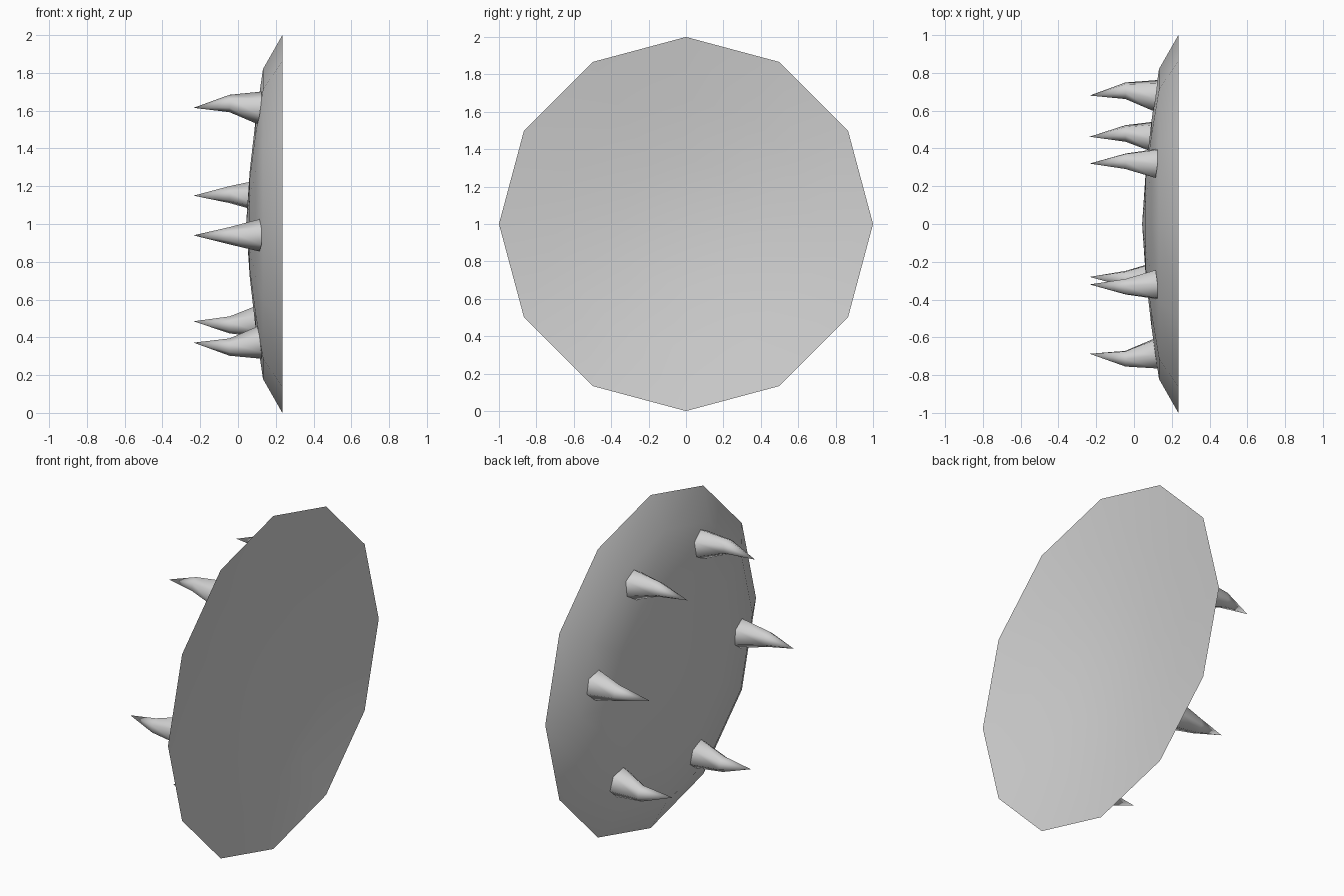
import bpy, bmesh, math
from mathutils import Vector

if "Cube" in bpy.data.objects:
    bpy.data.objects.remove(bpy.data.objects["Cube"])

grey = bpy.data.materials.new("pale grey")
grey.use_nodes = True
grey.diffuse_color = (0.64, 0.64, 0.64, 1)
grey.node_tree.nodes["Principled BSDF"].inputs["Base Color"].default_value = (0.64, 0.64, 0.64, 1)

# Profiles from centre to rim: (radius, x)
OUTER = [(0, 0.043), (0.28, 0.062), (0.55, 0.093), (0.82, 0.132), (1, 0.235)]
INNER = [(0, 0.129), (0.34, 0.148), (0.67, 0.184), (1, 0.235)]


def shell_x(r):
    for (r0, x0), (r1, x1) in zip(OUTER, OUTER[1:]):
        if r <= r1:
            return x0 + (x1 - x0) * (r - r0) / (r1 - r0)
    return OUTER[-1][1]


def bridge(bm, a, b):
    """Join two rings; a single-vertex ring becomes a fan."""
    n = max(len(a), len(b))
    for i in range(n):
        j = (i + 1) % n
        if len(a) == 1:
            bm.faces.new((a[0], b[j], b[i]))
        elif len(b) == 1:
            bm.faces.new((a[i], a[j], b[0]))
        else:
            bm.faces.new((a[i], a[j], b[j], b[i]))


def make_object(name, rings, facing=-1):
    """Skin the rings, with normals towards -x or +x as given by facing."""
    bm = bmesh.new()
    loops = [[bm.verts.new(p) for p in ring] for ring in rings]
    for a, b in zip(loops, loops[1:]):
        bridge(bm, a, b)
    bm.normal_update()
    if sum(f.normal.x * f.calc_area() for f in bm.faces) * facing < 0:
        bmesh.ops.reverse_faces(bm, faces=bm.faces[:])
    for f in bm.faces:
        f.smooth = True
    mesh = bpy.data.meshes.new(name)
    bm.to_mesh(mesh)
    bm.free()
    mesh.materials.append(grey)
    obj = bpy.data.objects.new(name, mesh)
    bpy.context.collection.objects.link(obj)


# Twelve-sided domed shell with a hollow inner face, meeting at a sharp rim
def shell_ring(r, x, sides=12):
    if r == 0:
        return [(x, 0, 1)]
    return [(x, r * math.cos(math.tau * i / sides), 1 + r * math.sin(math.tau * i / sides))
            for i in range(sides)]


make_object("shield_outer_face", [shell_ring(r, x) for r, x in OUTER])
make_object("shield_inner_face", [shell_ring(r, x) for r, x in INNER], facing=1)


# Hooked six-sided spikes, bent away from the centre then back to the tip
def spike(name, y, z):
    out = Vector((0, y, z - 1)).normalized()
    side = Vector((1, 0, 0)).cross(out)
    centre = Vector((0, y, z))

    def ring(radius, shift, x=None):
        pts = []
        for i in range(6):
            a = math.tau * i / 6
            p = centre + out * (shift + radius * math.sin(a)) + side * radius * math.cos(a)
            p.x = shell_x(math.hypot(p.y, p.z - 1)) if x is None else x
            pts.append(p)
        return pts

    tip = [centre + Vector((-0.235, 0, 0))]
    make_object(name, [ring(0.086, 0), ring(0.046, 0.026, -0.045), tip])


TIPS = [(0.32, 1.615), (-0.32, 1.615), (-0.687, 0.94),
        (0.68, 1.15), (0.462, 0.485), (-0.28, 0.372)]
for n, (y, z) in enumerate(TIPS, 1):
    spike(f"spike_{n}", y, z)
